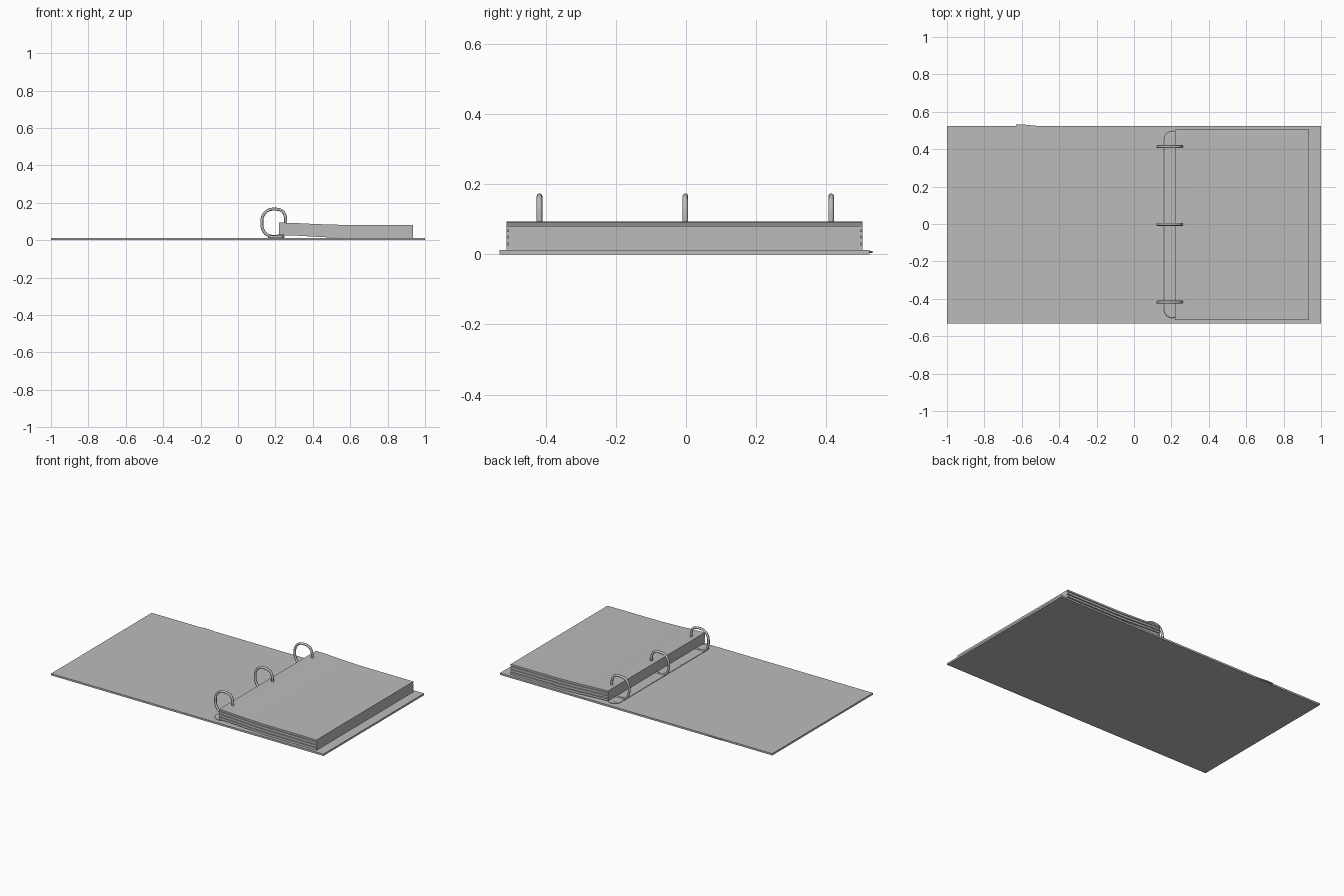
import bpy
import bmesh
from math import cos, sin, pi, copysign

cube = bpy.data.objects.get("Cube")
if cube:
    bpy.data.objects.remove(cube, do_unlink=True)

GREY = (0.5, 0.5, 0.5, 1)
mat = bpy.data.materials.new("plain_grey")
mat.use_nodes = True
mat.diffuse_color = GREY
mat.node_tree.nodes["Principled BSDF"].inputs["Base Color"].default_value = GREY


def prism(name, outline, direction, place):
    """Extrude an outline, given as 2D points mapped to 3D by place."""
    bm = bmesh.new()
    face = bm.faces.new([bm.verts.new(place(*p)) for p in outline])
    new = bmesh.ops.extrude_face_region(bm, geom=[face])["geom"]
    verts = [v for v in new if isinstance(v, bmesh.types.BMVert)]
    bmesh.ops.translate(bm, verts=verts, vec=direction)
    bmesh.ops.recalc_face_normals(bm, faces=bm.faces)
    mesh = bpy.data.meshes.new(name)
    bm.to_mesh(mesh)
    bm.free()
    mesh.materials.append(mat)
    obj = bpy.data.objects.new(name, mesh)
    bpy.context.collection.objects.link(obj)
    return obj


def flat(name, outline, z0, z1):
    return prism(name, outline, (0, 0, z1 - z0), lambda x, y: (x, y, z0))


# Open cover, with a thin flap peeking out at the back edge
BACK, FRONT = 0.523, -0.532
flat("cover", [(-1, FRONT), (1, FRONT), (1, BACK), (-1, BACK)], 0, 0.012)
flat("edge_flap", [(-0.63, 0.51), (-0.5, 0.51), (-0.5, BACK), (-0.59, 0.532),
                   (-0.63, 0.532)], 0.004, 0.01)

# Paper block: alternating sheets that follow a gentle bend near the spine
BEND = [(0.22, 0.027, 0.094), (0.3, 0.025, 0.092), (0.42, 0.018, 0.086),
        (0.55, 0.012, 0.082), (0.935, 0.012, 0.081)]
LEVELS = [0, 0.22, 0.3, 0.5, 0.58, 0.78, 0.84, 1]
for i, (a, b) in enumerate(zip(LEVELS, LEVELS[1:])):
    inset = 0.006 * (i % 2)
    low = [(x, z0 + (z1 - z0) * a) for x, z0, z1 in BEND]
    high = [(x, z0 + (z1 - z0) * b) for x, z0, z1 in BEND]
    front = -0.512 + inset
    prism(f"paper_layer_{i + 1}", low + high[::-1], (0, 1.016 - 2 * inset, 0),
          lambda x, z: (x, front, z))

# Metal spine plate with rounded ends and a low domed top
def spine_outline(grow):
    r, cx, cy = 0.045, 0.205, 0.455
    pts = []
    for k in range(18):
        t = 2 * pi * (k if k < 9 else k - 1) / 16
        side = 1 if k < 9 else -1
        pts.append((cx + r * grow * cos(t), -0.003 + side * cy + r * grow * sin(t)))
    return pts


spine = flat("spine_plate", spine_outline(1), 0.012, 0.024)
bevel = spine.modifiers.new("rounded_edge", "BEVEL")
bevel.width, bevel.segments, bevel.limit_method = 0.01, 3, "ANGLE"

# Three closed rings, squarer on the paper side
for label, y in (("front", -0.418), ("middle", -0.002), ("back", 0.414)):
    curve = bpy.data.curves.new(f"{label}_ring", "CURVE")
    curve.dimensions = "3D"
    curve.bevel_depth = 0.008
    curve.bevel_resolution = 2
    spline = curve.splines.new("POLY")
    steps = 40
    spline.points.add(steps - 1)
    for k, point in enumerate(spline.points):
        t = 2 * pi * k / steps
        c, s = cos(t), sin(t)
        power = 0.68 if c > 0 else 0.88
        x = 0.191 + 0.064 * copysign(abs(c) ** power, c)
        z = 0.093 + 0.073 * copysign(abs(s) ** power, s)
        point.co = (x, y, z, 1)
    spline.use_cyclic_u = True
    spline.use_smooth = True
    curve.materials.append(mat)
    bpy.context.collection.objects.link(bpy.data.objects.new(f"{label}_ring", curve))
